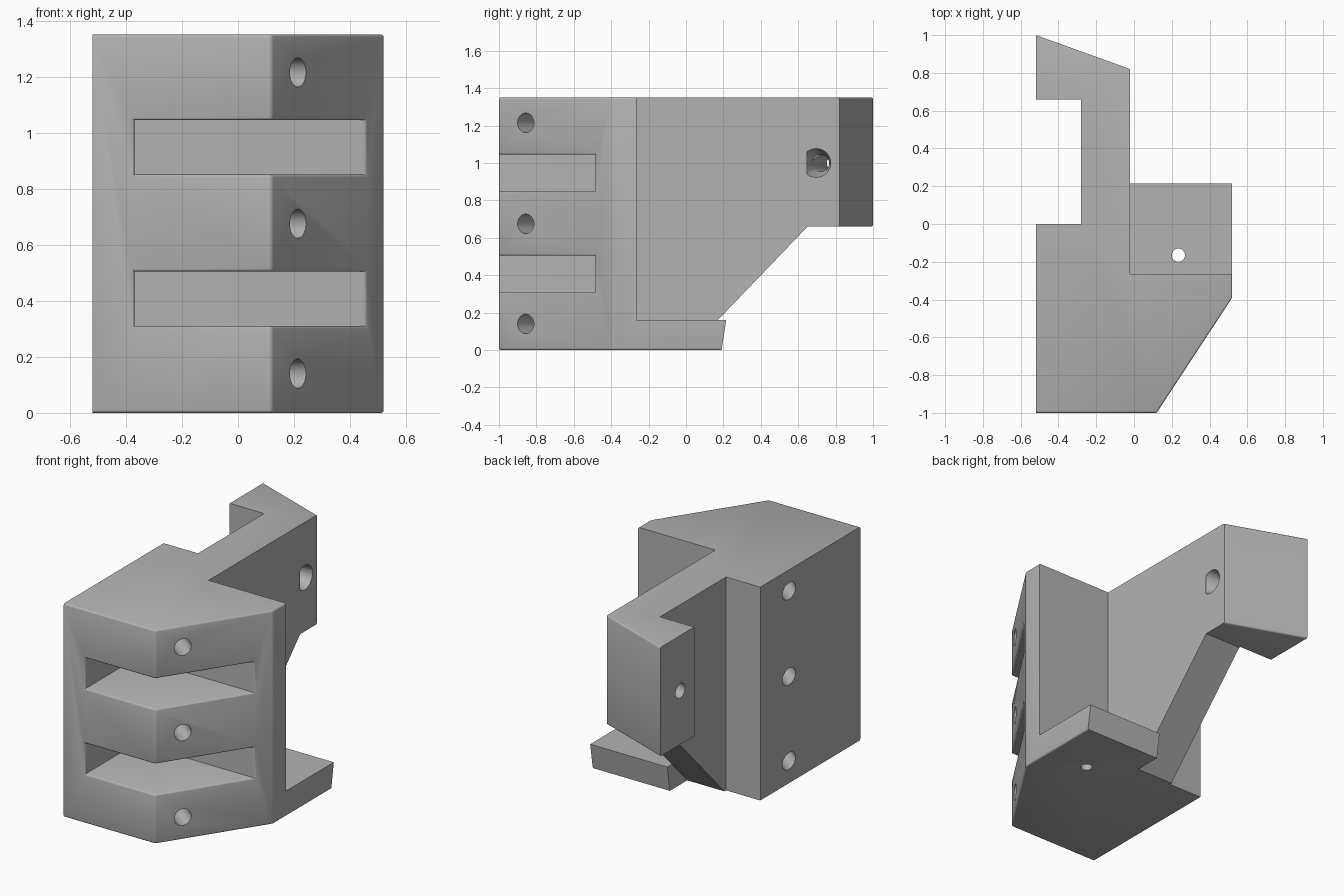
import bpy, bmesh, math
from mathutils import Vector

cube = bpy.data.objects.get("Cube")
if cube:
    bpy.data.objects.remove(cube, do_unlink=True)

HEIGHT = 1.35
SHELF = 0.16

grey = bpy.data.materials.new("plain grey")
grey.use_nodes = True
colour = (0.45, 0.45, 0.45, 1)
grey.diffuse_color = colour
grey.node_tree.nodes["Principled BSDF"].inputs["Base Color"].default_value = colour


def prism(name, base, offset):
    """Extrude a closed polygon of 3D points by an offset."""
    bm = bmesh.new()
    face = bm.faces.new([bm.verts.new(p) for p in base])
    grown = bmesh.ops.extrude_face_region(bm, geom=[face])["geom"]
    top = [g for g in grown if isinstance(g, bmesh.types.BMVert)]
    bmesh.ops.translate(bm, verts=top, vec=offset)
    bmesh.ops.recalc_face_normals(bm, faces=bm.faces)
    return add_object(name, bm)


def add_object(name, bm):
    mesh = bpy.data.meshes.new(name)
    bm.to_mesh(mesh)
    bm.free()
    mesh.materials.append(grey)
    obj = bpy.data.objects.new(name, mesh)
    bpy.context.collection.objects.link(obj)
    return obj


def box(name, lo, hi):
    base = [(lo[0], lo[1], lo[2]), (hi[0], lo[1], lo[2]),
            (hi[0], hi[1], lo[2]), (lo[0], hi[1], lo[2])]
    return prism(name, base, (0, 0, hi[2] - lo[2]))


def drill(name, start, end, r1, r2, over=0.0):
    """Round cutter between two points, lengthened at both ends by 'over'."""
    a, b = Vector(start), Vector(end)
    axis = b - a
    bm = bmesh.new()
    bmesh.ops.create_cone(bm, cap_ends=True, segments=40, radius1=r1, radius2=r2,
                          depth=axis.length + 2 * over)
    turn = axis.to_track_quat("Z", "Y").to_matrix()
    bmesh.ops.rotate(bm, verts=bm.verts, matrix=turn)
    bmesh.ops.translate(bm, verts=bm.verts, vec=(a + b) / 2)
    return add_object(name, bm)


def cut(target, cutter):
    """Subtract the cutter from the target and discard it."""
    mod = target.modifiers.new("cut", "BOOLEAN")
    mod.operation = "DIFFERENCE"
    mod.solver = "EXACT"
    mod.object = cutter
    bpy.context.view_layer.objects.active = target
    bpy.ops.object.modifier_apply(modifier=mod.name)
    bpy.data.objects.remove(cutter, do_unlink=True)


# Body with arm, hook and shelf, raised from one plan outline
plan = [(-.52, -1), (.12, -1), (.52, -.39), (.52, .19), (-.02, .19), (-.02, .82),
        (-.52, 1), (-.52, .66), (-.28, .66), (-.28, 0), (-.52, 0)]
body = prism("bracket_body", [(x, y, 0) for x, y in plan], (0, 0, HEIGHT))
for v in body.data.vertices:  # slanted rear of the shelf
    if abs(v.co.y - .19) < .001:
        v.co.y += .156 * v.co.z

# Space above the shelf, and the sloping underside of the arm
cut(body, box("shelf_space", (-.02, -.265, SHELF), (.7, .5, 1.5)))
under = [(-.08, -.1), (.65, .66), (1.2, .66), (1.2, -.1)]
cut(body, prism("arm_slope", [(-.7, y, z) for y, z in under], (.68, 0, 0)))

# Two front slots
for z in (.31, .85):
    cut(body, box("front_slot", (-.37, -1.2, z), (.7, -.485, z + .195)))

# Softened edges around the front, outer side and arm end
on_front = lambda p: abs(p.y + 1) < .002
on_slant = lambda p: abs((p.x - .12) * .61 - (p.y + 1) * .4) < .002
on_side = lambda p: abs(p.x - .52) < .002
on_end = lambda p: abs((p.x + .52) * .18 + (p.y - 1) * .5) < .002

bm = bmesh.new()
bm.from_mesh(body.data)
bmesh.ops.remove_doubles(bm, verts=bm.verts, dist=.0005)
bmesh.ops.dissolve_limit(bm, angle_limit=math.radians(.5), verts=bm.verts, edges=bm.edges)
soft = []
for e in bm.edges:
    a, b = (v.co for v in e.verts)
    both = lambda test: test(a) and test(b)
    level = abs(a.z - b.z) < .002
    outer = level and (abs(a.z) < .002 or abs(a.z - HEIGHT) < .002)
    if both(on_front) or both(on_slant):
        if not (a.x < -.5 and b.x < -.5):
            soft.append(e)
    elif both(on_side) and outer:
        soft.append(e)
    elif both(on_end) and level:
        soft.append(e)
bmesh.ops.bevel(bm, geom=soft, offset=.01, segments=3, profile=.5,
                affect="EDGES", clamp_overlap=True)
bm.to_mesh(body.data)
bm.free()

# Three slanted holes through the body
for z in (.14, .675, 1.215):
    cut(body, drill("body_hole", (.215, -.858, z), (-.52, -.288, z), .052, .052, .2))

# Countersunk hole through the arm end
cut(body, drill("arm_hole", (-.02, .7, 1), (-.52, .8, 1), .046, .046, .1))
cut(body, drill("arm_countersink", (-.01, .698, 1), (-.12, .72, 1), .08, .046))

# Upright hole through the shelf
cut(body, drill("shelf_hole", (.235, -.165, 0), (.235, -.165, SHELF), .035, .035, .05))

# Smooth rounded parts, sharp corners
bpy.ops.object.select_all(action="DESELECT")
body.select_set(True)
bpy.context.view_layer.objects.active = body
bpy.ops.object.shade_smooth_by_angle(angle=math.radians(32))
